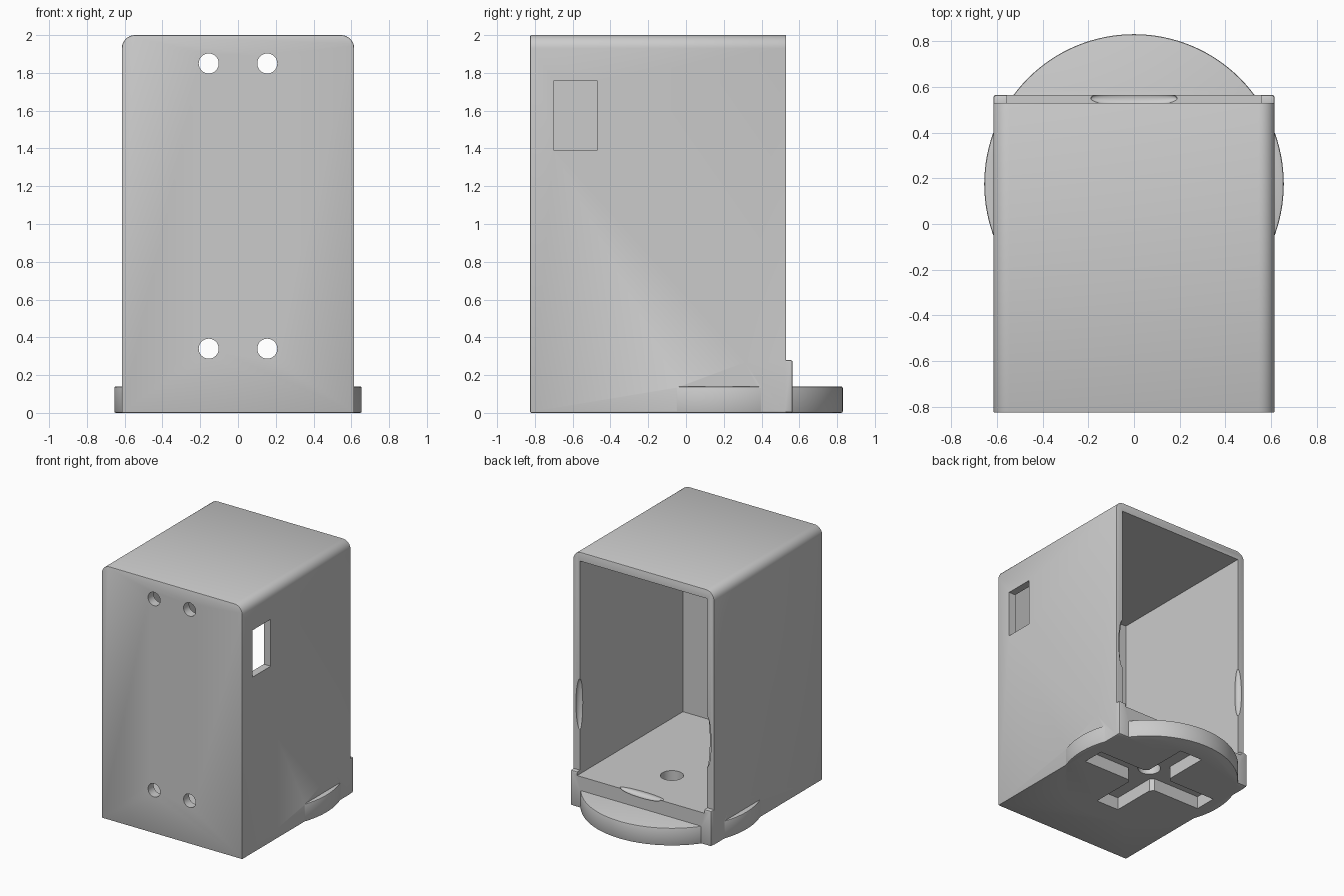
import bpy, bmesh, math
from mathutils import Matrix, Vector

if "Cube" in bpy.data.objects:
    bpy.data.objects.remove(bpy.data.objects["Cube"], do_unlink=True)

grey = bpy.data.materials.new("light_grey_plastic")
grey.use_nodes = True
colour = (0.6, 0.6, 0.6, 1)
grey.diffuse_color = colour
grey.node_tree.nodes["Principled BSDF"].inputs["Base Color"].default_value = colour

HALF_W, FRONT, BACK, WALL = 0.615, -0.825, 0.53, 0.06
HUB_Y, FLOOR = 0.175, 0.25


def finish(name, bm):
    bmesh.ops.recalc_face_normals(bm, faces=bm.faces)
    mesh = bpy.data.meshes.new(name)
    bm.to_mesh(mesh)
    bm.free()
    mesh.materials.append(grey)
    obj = bpy.data.objects.new(name, mesh)
    bpy.context.collection.objects.link(obj)
    return obj


def box(name, low, high):
    bm = bmesh.new()
    low, high = Vector(low), Vector(high)
    bmesh.ops.create_cube(bm, size=1, matrix=Matrix.Translation((low + high) / 2)
                          @ Matrix.Diagonal((*(high - low), 1)))
    return finish(name, bm)


def cylinder(name, centre, radius, depth, axis="Z", sides=32):
    bm = bmesh.new()
    turn = Matrix.Rotation(math.pi / 2, 4, "X") if axis == "Y" else Matrix()
    bmesh.ops.create_cone(bm, cap_ends=True, segments=sides, radius1=radius,
                          radius2=radius, depth=depth,
                          matrix=Matrix.Translation(centre) @ turn)
    return finish(name, bm)


def ellipsoid(name, centre, radii):
    bm = bmesh.new()
    bmesh.ops.create_uvsphere(bm, u_segments=32, v_segments=20, radius=1,
                              matrix=Matrix.Translation(centre) @ Matrix.Diagonal((*radii, 1)))
    return finish(name, bm)


def apply(obj, mod):
    with bpy.context.temp_override(object=obj, active_object=obj, selected_objects=[obj]):
        bpy.ops.object.modifier_apply(modifier=mod.name)


def soften(obj, width):
    mod = obj.modifiers.new("soft_edges", "BEVEL")
    mod.width, mod.segments = width, 2
    mod.limit_method = "ANGLE"
    mod.angle_limit = math.radians(40)
    apply(obj, mod)


def combine(obj, other, operation):
    mod = obj.modifiers.new("combine", "BOOLEAN")
    mod.operation, mod.object, mod.solver = operation, other, "EXACT"
    apply(obj, mod)
    bpy.data.objects.remove(other, do_unlink=True)


# Housing: rounded-top profile pushed from front to back
bm = bmesh.new()
r, steps = 0.07, 8
outline = [(-HALF_W, 0), (HALF_W, 0)]
for side, start in ((1, 0), (-1, math.pi / 2)):
    for i in range(steps + 1):
        a = start + i * math.pi / 2 / steps
        outline.append((side * (HALF_W - r) + r * math.cos(a), 2 - r + r * math.sin(a)))
face = bm.faces.new([bm.verts.new((x, FRONT, z)) for x, z in outline])
ext = bmesh.ops.extrude_face_region(bm, geom=[face])
bmesh.ops.translate(bm, verts=[v for v in ext["geom"] if isinstance(v, bmesh.types.BMVert)],
                    vec=(0, BACK - FRONT, 0))
housing = finish("housing", bm)
soften(housing, 0.006)

# Thick lip under the opening, and the round base
lip = box("back_lip", (-HALF_W, 0.3, 0), (HALF_W, 0.565, 0.28))
soften(lip, 0.012)
combine(housing, lip, "UNION")
base = cylinder("round_base", (0, HUB_Y, 0.07), 0.655, 0.14, sides=128)
soften(base, 0.008)
combine(housing, base, "UNION")

# Cavity, open at the back
inner = HALF_W - WALL
combine(housing, box("cavity", (-inner, FRONT + 0.07, FLOOR), (inner, 0.8, 1.93)), "DIFFERENCE")

# Four screw holes in the front wall
for x in (-0.155, 0.155):
    for z in (0.34, 1.85):
        combine(housing, cylinder("screw_hole", (x, FRONT, z), 0.053, 0.3, "Y"), "DIFFERENCE")

# Cable window in the left wall
combine(housing, box("window", (0.5, -0.7, 1.39), (0.7, -0.47, 1.76)), "DIFFERENCE")

# Finger scoops on the opening edges
for x in (-inner, inner):
    combine(housing, ellipsoid("side_scoop", (x, BACK, 0.8), (0.035, 0.035, 0.2)), "DIFFERENCE")
combine(housing, ellipsoid("floor_scoop", (0, 0.55, FLOOR), (0.19, 0.035, 0.03)), "DIFFERENCE")

# Cross-shaped pocket under the base with a hub hole through the floor
combine(housing, box("cross_x", (-0.54, HUB_Y - 0.09, -0.1), (0.54, HUB_Y + 0.09, 0.1)), "DIFFERENCE")
combine(housing, box("cross_y", (-0.1, HUB_Y - 0.48, -0.1), (0.1, HUB_Y + 0.48, 0.1)), "DIFFERENCE")
combine(housing, cylinder("hub_pocket", (0, HUB_Y, 0), 0.155, 0.2), "DIFFERENCE")
combine(housing, cylinder("hub_hole", (0, HUB_Y, 0.15), 0.083, 0.5), "DIFFERENCE")

# Smooth shading with sharp edges kept
bpy.ops.object.select_all(action="DESELECT")
housing.select_set(True)
bpy.context.view_layer.objects.active = housing
bpy.ops.object.shade_smooth_by_angle(angle=math.radians(30))
